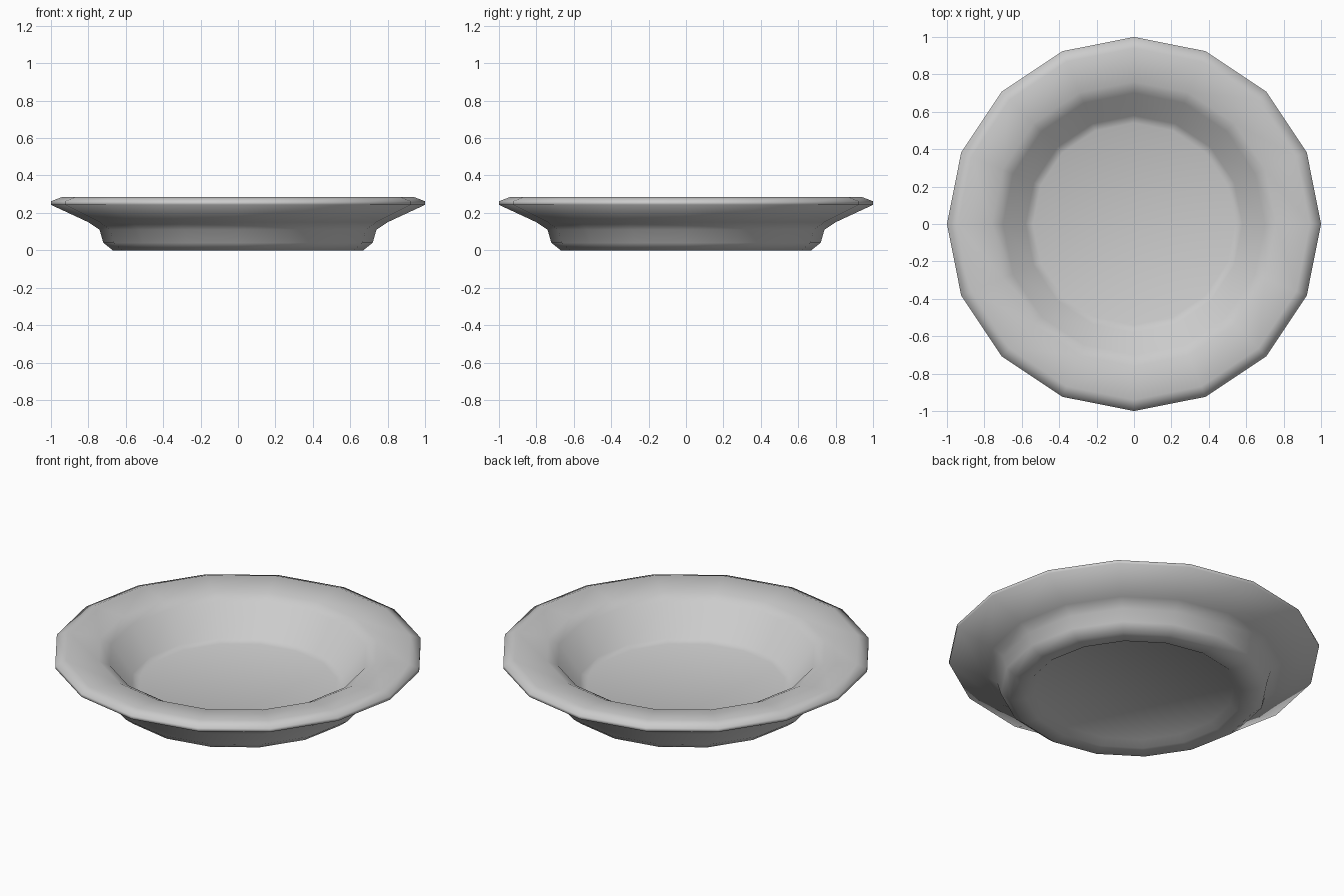
import bpy, bmesh
from math import cos, sin, pi

if "Cube" in bpy.data.objects:
    bpy.data.objects.remove(bpy.data.objects["Cube"])

SIDES = 16

# Half cross-section (radius, height): underside, foot, flared rim, well
profile = [
    (0.54, 0.03), (0.58, 0.0), (0.67, 0.0), (0.72, 0.04), (0.74, 0.11),
    (0.80, 0.15), (1.0, 0.243), (1.0, 0.262), (0.94, 0.285),
    (0.76, 0.265), (0.70, 0.235), (0.58, 0.075), (0.54, 0.06),
]


def lathe(name, points):
    bm = bmesh.new()
    rings = [[bm.verts.new((r * cos(2 * pi * i / SIDES), r * sin(2 * pi * i / SIDES), z))
              for i in range(SIDES)] for r, z in points]
    for a, b in zip(rings, rings[1:]):
        for i in range(SIDES):
            j = (i + 1) % SIDES
            bm.faces.new((a[i], a[j], b[j], b[i]))
    # Flat caps under the plate and inside the well
    bm.faces.new(rings[0][::-1])
    bm.faces.new(rings[-1])
    bmesh.ops.recalc_face_normals(bm, faces=bm.faces)
    for f in bm.faces:
        f.smooth = True
    mesh = bpy.data.meshes.new(name)
    bm.to_mesh(mesh)
    bm.free()
    obj = bpy.data.objects.new(name, mesh)
    bpy.context.collection.objects.link(obj)
    return obj


lathe("plate", profile)
